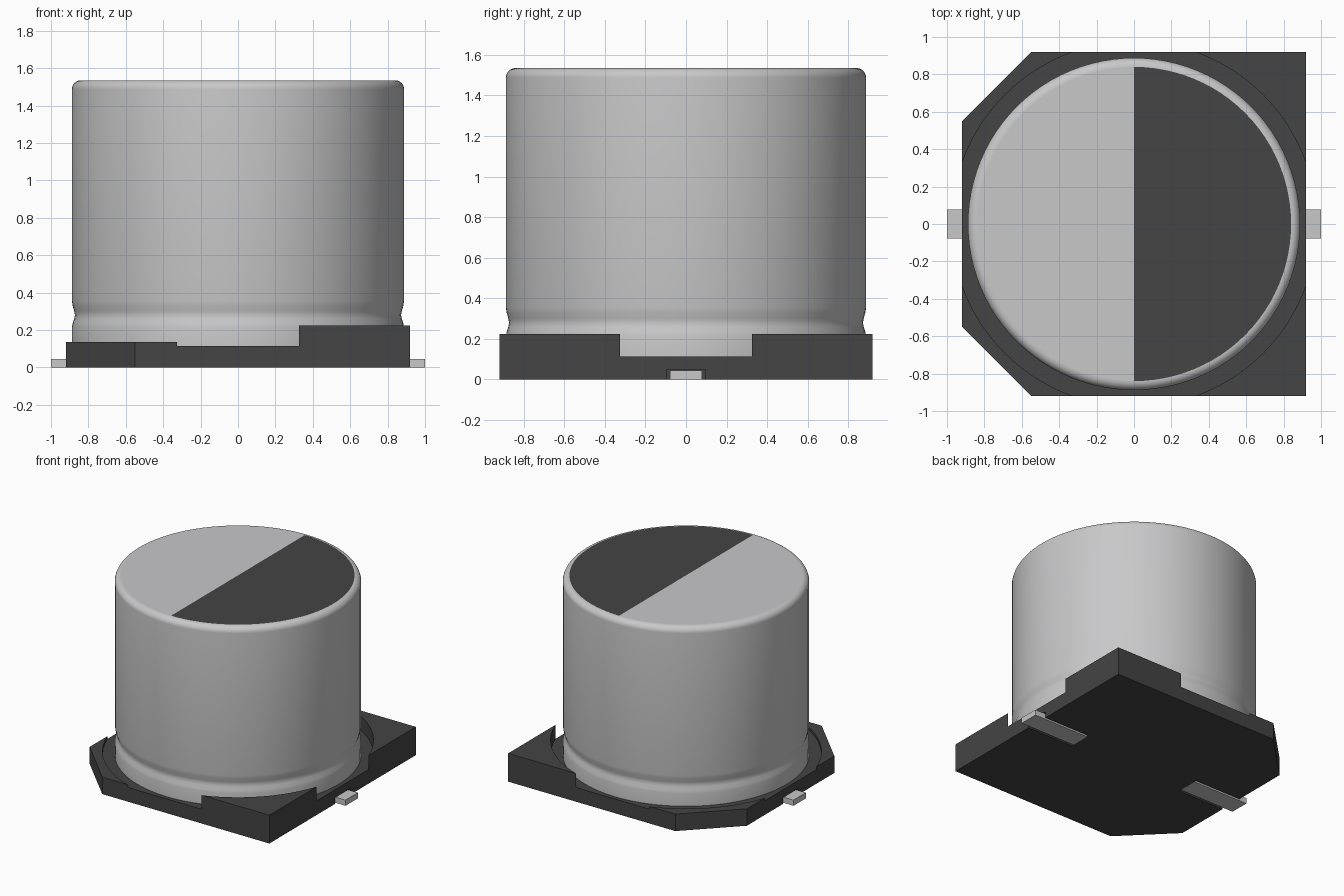
import bpy, bmesh, math

if "Cube" in bpy.data.objects:
    bpy.data.objects.remove(bpy.data.objects["Cube"])


def material(name, rgb):
    m = bpy.data.materials.new(name)
    m.use_nodes = True
    m.diffuse_color = (*rgb, 1)
    bsdf = next(n for n in m.node_tree.nodes if n.type == 'BSDF_PRINCIPLED')
    bsdf.inputs["Base Color"].default_value = (*rgb, 1)
    bsdf.inputs["Roughness"].default_value = 0.6
    return m


silver = material("silver aluminium", (0.58, 0.58, 0.59))
black = material("dark grey plastic", (0.058, 0.058, 0.058))


def finish(name, bm, *mats):
    bmesh.ops.recalc_face_normals(bm, faces=bm.faces)
    me = bpy.data.meshes.new(name)
    bm.to_mesh(me)
    bm.free()
    ob = bpy.data.objects.new(name, me)
    bpy.context.collection.objects.link(ob)
    for m in mats:
        me.materials.append(m)
    return ob


def prism(name, outline, z0, z1, mat):
    """Extrude a flat outline from z0 up to z1."""
    bm = bmesh.new()
    face = bm.faces.new([bm.verts.new((x, y, z0)) for x, y in outline])
    top = bmesh.ops.extrude_face_region(bm, geom=[face])["geom"]
    bmesh.ops.translate(bm, vec=(0, 0, z1 - z0),
                        verts=[v for v in top if isinstance(v, bmesh.types.BMVert)])
    return finish(name, bm, mat)


def rect(x0, x1, y):
    return [(x0, -y), (x1, -y), (x1, y), (x0, y)]


H = 0.92        # half width of the base
C = 0.55        # where the corner chamfers start
FLOOR = 0.113   # top of the base plate
NOTCH = 0.325   # half width of the gaps between corner posts

# Base plate with two chamfered corners and slots for the leads
base = prism("base_plate", [(H, -H), (H, H), (-C, H), (-H, C), (-H, -C), (-C, -H)],
             0, FLOOR, black)
for side, s in (("left", 1), ("right", -1)):
    slot = prism(f"{side}_lead_slot", rect(s * 0.51, s * 1.1, 0.095), -0.1, 0.05, black)
    slot.hide_render = True
    slot.hide_viewport = True
    slot.display_type = 'WIRE'
    mod = base.modifiers.new(f"{side} slot", 'BOOLEAN')
    mod.operation = 'DIFFERENCE'
    mod.solver = 'EXACT'
    mod.object = slot
    # Flat metal lead
    prism(f"{side}_lead", rect(s * 0.51, s * 1.0, 0.078), 0, 0.045, silver)

# Corner posts, hollowed by a circle around the can
radius = math.hypot(H, NOTCH)
a0, a1 = math.atan2(NOTCH, H), math.atan2(H, NOTCH)
arc = [(radius * math.cos(a0 + (a1 - a0) * i / 20),
        radius * math.sin(a0 + (a1 - a0) * i / 20)) for i in range(21)]
for sx, xname in ((1, "left"), (-1, "right")):
    for sy, yname in ((1, "back"), (-1, "front")):
        tip = [(H, H)] if sx > 0 else [(C, H), (H, C)]
        prism(f"{yname}_{xname}_corner", [(sx * x, sy * y) for x, y in arc + tip],
              FLOOR, 0.225 if sx > 0 else 0.135, black)

# Can: lathed profile with a crimp groove and a rounded top rim
SEG, R, TOP, ROUND = 96, 0.888, 1.535, 0.048
profile = [(R, FLOOR), (R, 0.215), (0.884, 0.235), (0.876, 0.26), (0.872, 0.28),
           (0.876, 0.30), (0.884, 0.33), (R, 0.355)]
profile += [(R - ROUND + ROUND * math.cos(math.pi / 2 * i / 8),
             TOP - ROUND + ROUND * math.sin(math.pi / 2 * i / 8)) for i in range(9)]
bm = bmesh.new()
rings = []
for r, z in profile:
    # Vertex 0 lies on -y, so the half split runs along the y axis
    rings.append([bm.verts.new((r * math.sin(2 * math.pi * i / SEG),
                                -r * math.cos(2 * math.pi * i / SEG), z))
                  for i in range(SEG)])
for lo, hi in zip(rings, rings[1:]):
    for i in range(SEG):
        j = (i + 1) % SEG
        bm.faces.new((lo[i], lo[j], hi[j], hi[i]))
bm.faces.new(rings[0])
# Top disc: marked half on +x, plain half on -x
rim, half = rings[-1], SEG // 2
bm.faces.new(rim[:half + 1]).material_index = 1
bm.faces.new(rim[half:] + [rim[0]])
can = finish("can", bm, silver, black)

bpy.ops.object.select_all(action='DESELECT')
can.select_set(True)
bpy.context.view_layer.objects.active = can
bpy.ops.object.shade_smooth_by_angle(angle=math.radians(30))
for p in can.data.polygons:
    if len(p.vertices) > 4:
        p.use_smooth = False
